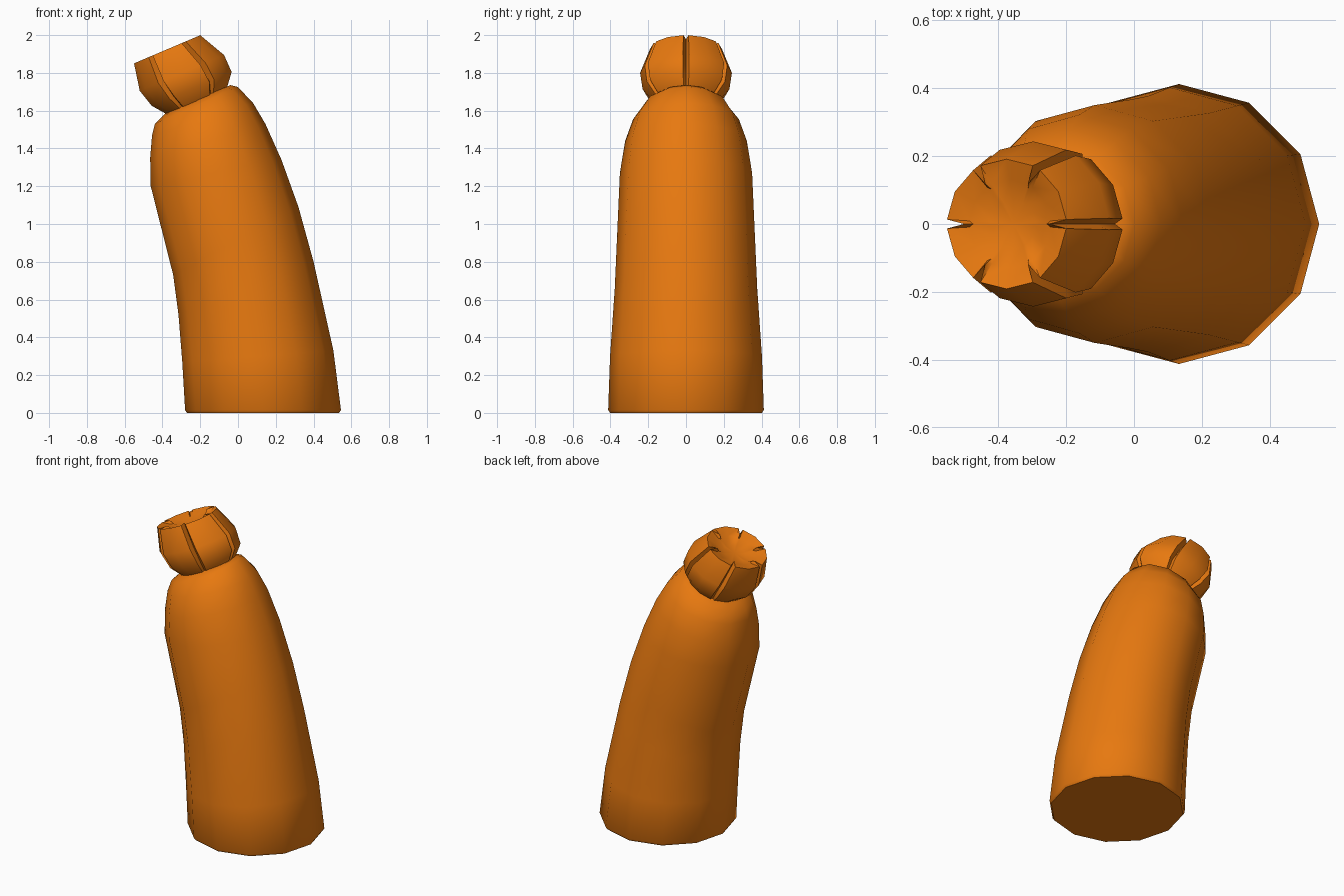
import bpy, bmesh, math

if "Cube" in bpy.data.objects:
    bpy.data.objects.remove(bpy.data.objects["Cube"])

orange = bpy.data.materials.new("orange")
orange.diffuse_color = (0.8, 0.19, 0.005, 1)
orange.use_nodes = True
orange.node_tree.nodes["Principled BSDF"].inputs["Base Color"].default_value = orange.diffuse_color


def loft(name, rings, angle):
    """Skin a list of closed vertex rings and cap both ends."""
    bm = bmesh.new()
    loops = [[bm.verts.new(p) for p in ring] for ring in rings]
    n = len(loops[0])
    for a, b in zip(loops, loops[1:]):
        for i in range(n):
            j = (i + 1) % n
            bm.faces.new((a[i], a[j], b[j], b[i]))
    bm.faces.new(loops[0][::-1])
    # fan the top so that lobed outlines stay clean
    mid = bm.verts.new([sum(v.co[k] for v in loops[-1]) / n for k in range(3)])
    for i in range(n):
        bm.faces.new((loops[-1][i], loops[-1][(i + 1) % n], mid))
    bmesh.ops.recalc_face_normals(bm, faces=bm.faces)
    mesh = bpy.data.meshes.new(name)
    bm.to_mesh(mesh)
    bm.free()
    mesh.materials.append(orange)
    ob = bpy.data.objects.new(name, mesh)
    bpy.context.collection.objects.link(ob)
    bpy.ops.object.select_all(action='DESELECT')
    ob.select_set(True)
    bpy.context.view_layer.objects.active = ob
    bpy.ops.object.shade_smooth_by_angle(angle=math.radians(angle))
    return ob


# Leaning body: left x, left z, right x, right z, half depth
sections = [
    (-0.270, 0.00, 0.535, 0.00, 0.402),
    (-0.280, 0.015, 0.545, 0.015, 0.412),
    (-0.295, 0.27, 0.505, 0.33, 0.402),
    (-0.315, 0.52, 0.400, 0.80, 0.377),
    (-0.343, 0.73, 0.320, 1.09, 0.366),
    (-0.462, 1.20, 0.230, 1.34, 0.350),
    (-0.465, 1.35, 0.145, 1.53, 0.322),
    (-0.455, 1.47, 0.080, 1.64, 0.280),
    (-0.440, 1.53, 0.000, 1.725, 0.220),
    (-0.380, 1.59, -0.040, 1.735, 0.165),
]
body = []
for lx, lz, rx, rz, w in sections:
    ring = []
    for i in range(12):
        a = math.radians(30 * i)
        t = (1 + math.cos(a)) / 2
        ring.append((lx + (rx - lx) * t, w * math.sin(a), lz + (rz - lz) * t))
    body.append(ring)
loft("body", body, 40)

# Six-lobed crown, tilted: centre x, centre z, radius, cleft depth
levels = [
    (-0.215, 1.64, 0.165, 0.010),
    (-0.245, 1.715, 0.230, 0.025),
    (-0.297, 1.80, 0.243, 0.045),
    (-0.375, 1.925, 0.191, 0.055),
    (-0.365, 1.905, 0.130, 0.012),
    (-0.355, 1.885, 0.070, 0.0),
]
tilt = math.radians(23)
crown = []
for cx, cz, r, cleft in levels:
    ring = []
    for k in range(6):
        for off, rr in ((0, r - cleft), (4, r), (30, r), (56, r)):
            a = math.radians(60 * k + off)
            u = rr * math.cos(a)
            ring.append((cx + u * math.cos(tilt), rr * math.sin(a), cz + u * math.sin(tilt)))
    crown.append(ring)
loft("lobed_crown", crown, 40)
